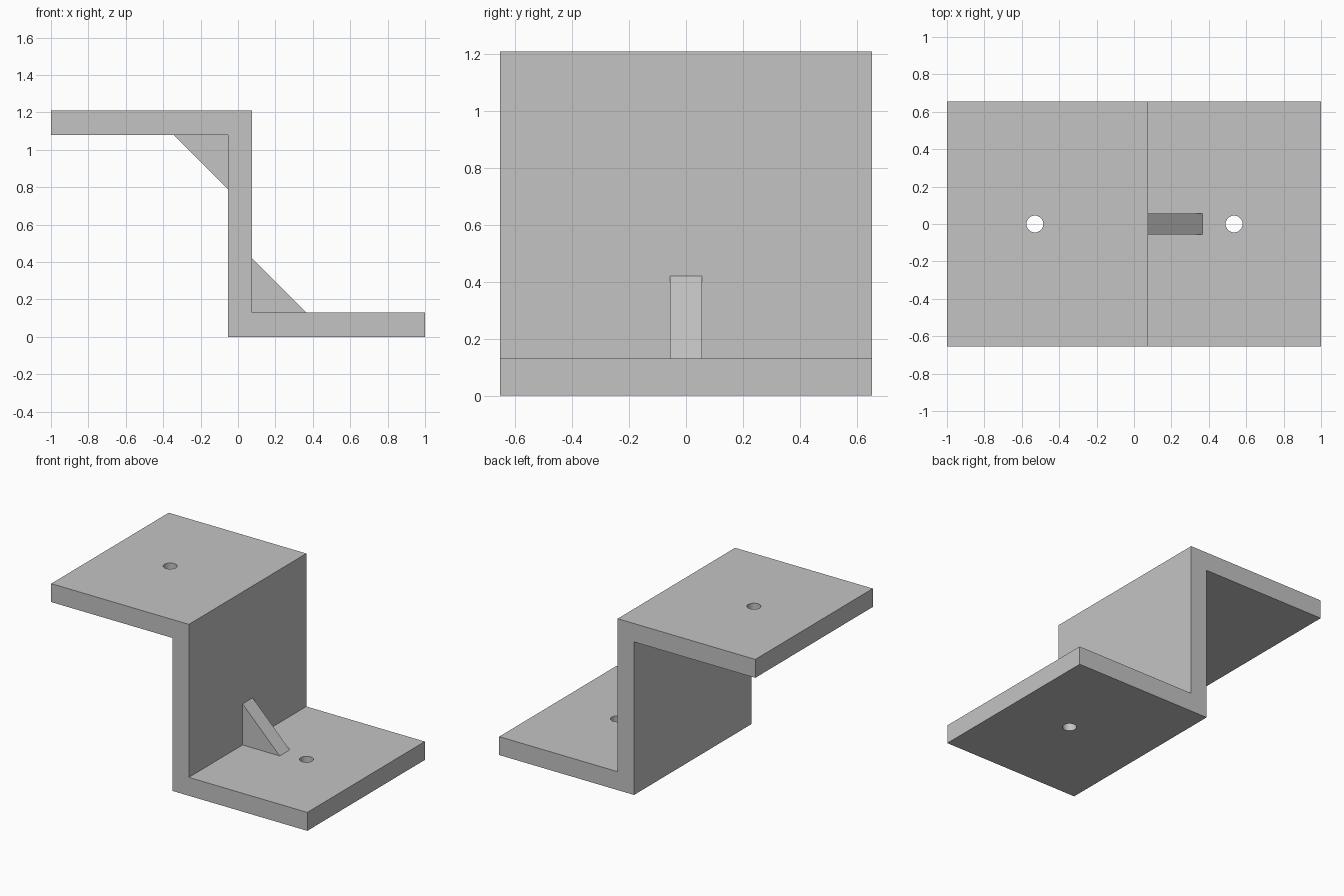
import bpy
import bmesh
import math

cube = bpy.data.objects.get("Cube")
if cube:
    bpy.data.objects.remove(cube, do_unlink=True)

# Overall dimensions
HALF_LENGTH, HALF_DEPTH, HEIGHT = 1.0, 0.655, 1.21
PLATE = 0.13
WEB_LEFT, WEB_RIGHT = -0.053, 0.075
RIB, RIB_HALF = 0.29, 0.056
HOLE_RADIUS = 0.045

grey = bpy.data.materials.new("bracket grey")
grey.use_nodes = True
colour = (0.55, 0.55, 0.55, 1)
grey.diffuse_color = colour
grey.node_tree.nodes["Principled BSDF"].inputs["Base Color"].default_value = colour


def extrude_profile(name, profile, half_depth):
    """Solid from an (x, z) outline, extruded evenly along y."""
    bm = bmesh.new()
    face = bm.faces.new([bm.verts.new((x, -half_depth, z)) for x, z in profile])
    result = bmesh.ops.extrude_face_region(bm, geom=[face])
    moved = [v for v in result["geom"] if isinstance(v, bmesh.types.BMVert)]
    bmesh.ops.translate(bm, verts=moved, vec=(0, 2 * half_depth, 0))
    bmesh.ops.recalc_face_normals(bm, faces=bm.faces)
    mesh = bpy.data.meshes.new(name)
    bm.to_mesh(mesh)
    bm.free()
    mesh.materials.append(grey)
    obj = bpy.data.objects.new(name, mesh)
    bpy.context.collection.objects.link(obj)
    return obj


# Stepped body: upper flange, upright web and lower flange
under = HEIGHT - PLATE
body = extrude_profile("bracket_body", [
    (-HALF_LENGTH, HEIGHT), (-HALF_LENGTH, under), (WEB_LEFT, under),
    (WEB_LEFT, 0), (HALF_LENGTH, 0), (HALF_LENGTH, PLATE),
    (WEB_RIGHT, PLATE), (WEB_RIGHT, HEIGHT)], HALF_DEPTH)

# Triangular ribs in the two inner corners
for name, x, z, side in (("lower_rib", WEB_RIGHT, PLATE, 1),
                         ("upper_rib", WEB_LEFT, under, -1)):
    extrude_profile(name, [(x, z), (x + side * RIB, z), (x, z + side * RIB)], RIB_HALF)

# Bolt hole through each flange
for x, z in ((-0.53, HEIGHT - PLATE / 2), (0.535, PLATE / 2)):
    bpy.ops.mesh.primitive_cylinder_add(vertices=40, radius=HOLE_RADIUS,
                                        depth=PLATE * 2, location=(x, 0, z))
    cutter = bpy.context.object
    cutter.name = "hole_cutter"
    cutter.hide_render = True
    cutter.data.materials.append(grey)
    cut = body.modifiers.new("bolt_hole", "BOOLEAN")
    cut.operation = "DIFFERENCE"
    cut.solver = "EXACT"
    cut.object = cutter
    bpy.ops.object.select_all(action="DESELECT")
    body.select_set(True)
    bpy.context.view_layer.objects.active = body
    bpy.ops.object.modifier_apply(modifier=cut.name)
    bpy.data.objects.remove(cutter, do_unlink=True)

bpy.ops.object.shade_smooth_by_angle(angle=math.radians(30))
